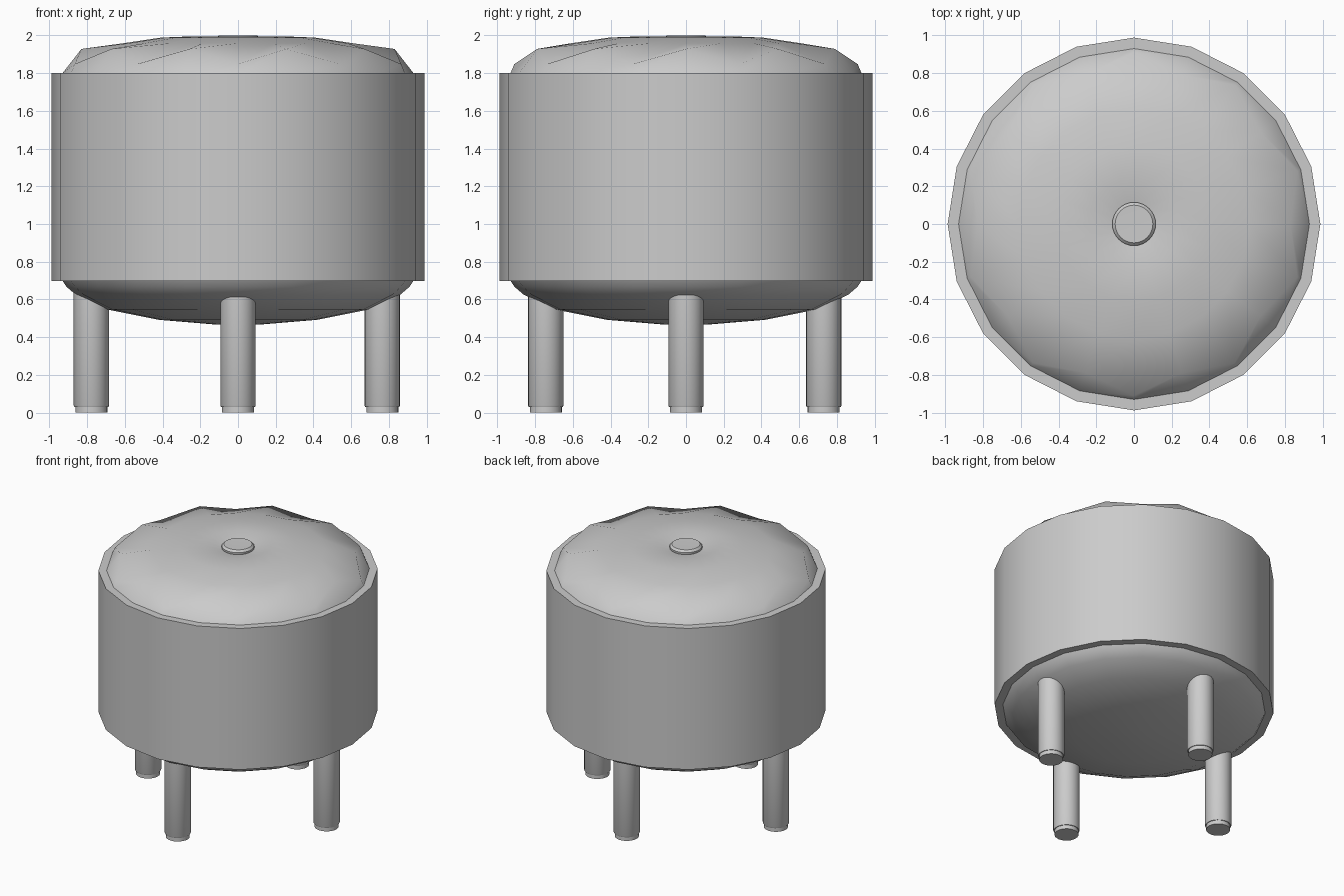
import bpy, bmesh, math

if "Cube" in bpy.data.objects:
    bpy.data.objects.remove(bpy.data.objects["Cube"])


def lathe(name, rings, sides, loc=(0, 0, 0), smooth=40):
    """Revolve rings (radius, z) or alternating (r_even, z_even, r_odd, z_odd); radius 0 closes the end."""
    bm = bmesh.new()
    loops = []
    for ring in rings:
        if ring[0] == 0:
            loops.append([bm.verts.new((0, 0, ring[1]))])
            continue
        loop = []
        for i in range(sides):
            r, z = ring[2:] if (len(ring) == 4 and i % 2) else ring[:2]
            a = 2 * math.pi * i / sides
            loop.append(bm.verts.new((r * math.cos(a), r * math.sin(a), z)))
        loops.append(loop)
    for a, b in zip(loops, loops[1:]):
        for i in range(sides):
            j = (i + 1) % sides
            quad = [a[i % len(a)], a[j % len(a)], b[j % len(b)], b[i % len(b)]]
            bm.faces.new(list(dict.fromkeys(quad)))
    bmesh.ops.recalc_face_normals(bm, faces=bm.faces)
    mesh = bpy.data.meshes.new(name)
    bm.to_mesh(mesh)
    bm.free()
    ob = bpy.data.objects.new(name, mesh)
    ob.location = loc
    bpy.context.collection.objects.link(ob)
    bpy.ops.object.select_all(action='DESELECT')
    ob.select_set(True)
    bpy.context.view_layer.objects.active = ob
    bpy.ops.object.shade_smooth_by_angle(angle=math.radians(smooth))
    return ob


# Twenty-sided upholstered drum with flat rims and a domed underside
lathe("drum_body", [
    (0, 0.465), (0.12, 0.467), (0.42, 0.492), (0.7, 0.548), (0.86, 0.625),
    (0.91, 0.668), (0.93, 0.698), (0.988, 0.698), (0.988, 1.8), (0.93, 1.8),
], 20)

# Seat cushion: gathered edge alternates peaks and valleys, centre dimpled
lathe("seat_cushion", [
    (0.93, 1.8), (0.83, 1.928, 0.91, 1.848), (0.61, 1.958),
    (0.41, 1.988), (0.24, 1.995), (0.12, 1.97), (0, 1.955),
], 20, smooth=60)

# Centre button
lathe("seat_button", [
    (0, 1.94), (0.1, 1.94), (0.115, 1.97), (0.115, 1.985), (0.1, 2.0), (0, 1.998),
], 32)

# Four legs with slightly narrower foot pads
spots = {"right": (0.765, 0), "left": (-0.777, 0), "back": (0, 0.73), "front": (0, -0.743)}
for side, (x, y) in spots.items():
    lathe(side + "_leg", [
        (0, 0.03), (0.09, 0.03), (0.094, 0.038), (0.094, 0.72), (0, 0.72),
    ], 24, (x, y, 0))
    lathe(side + "_foot", [
        (0, 0), (0.085, 0), (0.085, 0.034), (0, 0.034),
    ], 24, (x, y, 0))
